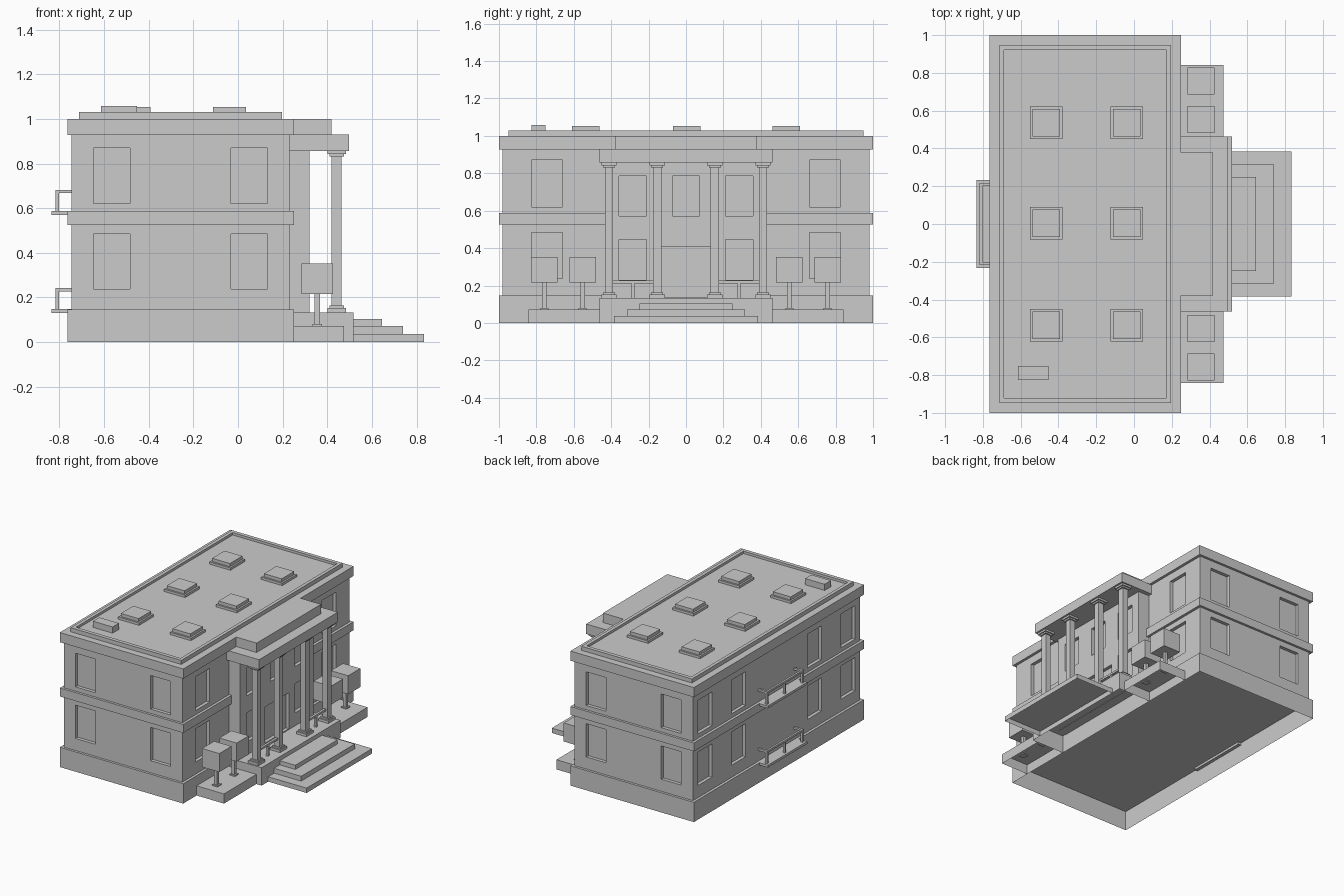
import bpy, bmesh
from mathutils import Vector


def add_box(bm, x0, x1, y0, y1, z0, z1, open_bottom=False):
    r = bmesh.ops.create_cube(bm, size=1)
    for v in r["verts"]:
        v.co = Vector((x1 if v.co.x > 0 else x0,
                       y1 if v.co.y > 0 else y0,
                       z1 if v.co.z > 0 else z0))
    if open_bottom:
        faces = {f for v in r["verts"] for f in v.link_faces}
        low = [f for f in faces if all(abs(v.co.z - z0) < 1e-6 for v in f.verts)]
        bmesh.ops.delete(bm, geom=low, context='FACES_ONLY')


def boxes(name, specs, open_bottom=False):
    bm = bmesh.new()
    for s in specs:
        add_box(bm, *s, open_bottom=open_bottom)
    me = bpy.data.meshes.new(name)
    bm.to_mesh(me)
    bm.free()
    ob = bpy.data.objects.new(name, me)
    bpy.context.collection.objects.link(ob)
    return ob


def carve(ob, specs):
    # cut recesses, then discard the cutter
    cutter = boxes("cutter", specs)
    cutter.hide_render = True
    m = ob.modifiers.new("recesses", 'BOOLEAN')
    m.operation, m.solver, m.object = 'DIFFERENCE', 'EXACT', cutter
    bpy.context.view_layer.objects.active = ob
    bpy.ops.object.modifier_apply(modifier=m.name)
    bpy.data.objects.remove(cutter)


D = 0.025   # recess depth
W = 0.082   # half window width
floors = [(0.237, 0.484), (0.62, 0.87)]

# Main block, hollow foundation and bands
boxes("foundation", [(-0.765, 0.25, -1, 1, 0, 0.147)], True)
walls = boxes("walls", [(-0.745, 0.23, -0.982, 0.982, 0.147, 0.93)])
cuts = []
for z0, z1 in floors:
    for s in (-1, 1):
        for x in (-0.566, 0.051):                       # end walls
            ya, yb = sorted((s * (0.982 - D), s * 1.1))
            cuts.append((x - W, x + W, ya, yb, z0, z1))
        y = s * 0.743                                   # entrance side
        cuts.append((0.23 - D, 0.4, y - W, y + W, z0, z1))
        for y in (s * 0.84, s * 0.445):                 # rear side
            cuts.append((-0.9, -0.745 + D, y - W, y + W, z0, z1))
carve(walls, cuts)
boxes("floor_band", [(-0.765, 0.25, -1, 1, 0.525, 0.588)])
boxes("cornice", [(-0.765, 0.25, -1, 1, 0.928, 1.0)])

# Roof with a recessed tray
roof = boxes("roof_parapet", [(-0.713, 0.197, -0.948, 0.948, 1.0, 1.03)])
carve(roof, [(-0.688, 0.172, -0.92, 0.92, 1.012, 1.1)])

# Skylights and roof unit
sky = []
for x in (-0.464, -0.038):
    for y in (-0.536, 0.004, 0.536):
        sky.append((x - 0.086, x + 0.086, y - 0.086, y + 0.086, 1.012, 1.03))
        sky.append((x - 0.073, x + 0.073, y - 0.073, y + 0.073, 1.03, 1.054))
boxes("skylights", sky)
boxes("roof_unit", [(-0.614, -0.453, -0.826, -0.752, 1.012, 1.058)])

# Projecting entrance bay with windows and door
bay = boxes("entrance_bay", [(0.22, 0.32, -0.432, 0.432, 0.13, 0.86)])
cuts = [(0.32 - D, 0.4, y - 0.073, y + 0.073, 0.573, 0.785) for y in (-0.285, 0, 0.285)]
cuts += [(0.32 - D, 0.4, y - 0.073, y + 0.073, 0.23, 0.445) for y in (-0.285, 0.285)]
cuts.append((0.32 - D, 0.4, -0.14, 0.14, 0.14, 0.407))
carve(bay, cuts)

# Porch platform and steps
boxes("porch_platform", [(0.25, 0.518, -0.463, 0.463, 0, 0.133)], True)
boxes("steps", [(0.518, 0.834, -0.385, 0.385, 0, 0.036),
                (0.518, 0.74, -0.315, 0.315, 0.036, 0.072),
                (0.518, 0.645, -0.248, 0.248, 0.072, 0.103)], True)

# Porch roof
boxes("entablature", [(0.23, 0.497, -0.463, 0.463, 0.857, 0.93)])
boxes("porch_cornice", [(0.25, 0.418, -0.378, 0.378, 0.93, 1.0)])

# Square columns with stepped bases and capitals
cx = 0.442
for i, y in enumerate((-0.412, -0.154, 0.154, 0.412)):
    parts = [(0.041, 0.133, 0.152), (0.032, 0.152, 0.163), (0.022, 0.163, 0.832),
             (0.032, 0.832, 0.843), (0.041, 0.843, 0.857)]
    boxes(f"column_{i + 1}", [(cx - r, cx + r, y - r, y + r, a, b) for r, a, b in parts])

# Porch railings between outer column pairs
for side, s in (("a", -1), ("b", 1)):
    ya, yb = sorted((s * 0.395, s * 0.17))
    y = s * 0.283
    boxes(f"porch_rail_{side}", [(cx - 0.009, cx + 0.009, ya, yb, 0.211, 0.226),
                                 (cx - 0.008, cx + 0.008, y - 0.008, y + 0.008, 0.133, 0.211)])

# Planters with block trees
for side, s in (("a", -1), ("b", 1)):
    ya, yb = sorted((s * 0.463, s * 0.843))
    boxes(f"planter_{side}", [(0.25, 0.475, ya, yb, 0, 0.072)], True)
    for k, c in enumerate((0.553, 0.757)):
        y, x = s * c, 0.355
        boxes(f"tree_{side}{k + 1}", [
            (x - 0.022, x + 0.022, y - 0.022, y + 0.022, 0.066, 0.08),
            (x - 0.012, x + 0.012, y - 0.012, y + 0.012, 0.08, 0.215),
            (x - 0.071, x + 0.071, y - 0.071, y + 0.071, 0.215, 0.353)])

# Rear balconies: slab, front rail, side rails and posts
for name, z in (("lower_balcony", 0.13), ("upper_balcony", 0.57)):
    t = z + 0.112
    parts = [(-0.835, -0.74, -0.232, 0.232, z, z + 0.018),
             (-0.818, -0.803, -0.216, 0.216, t - 0.015, t)]
    for y in (-0.208, 0.208):
        parts.append((-0.803, -0.74, y - 0.008, y + 0.008, t - 0.015, t))
    for y in (-0.208, 0, 0.208):
        parts.append((-0.818, -0.803, y - 0.008, y + 0.008, z + 0.018, t - 0.015))
    boxes(name, parts)
